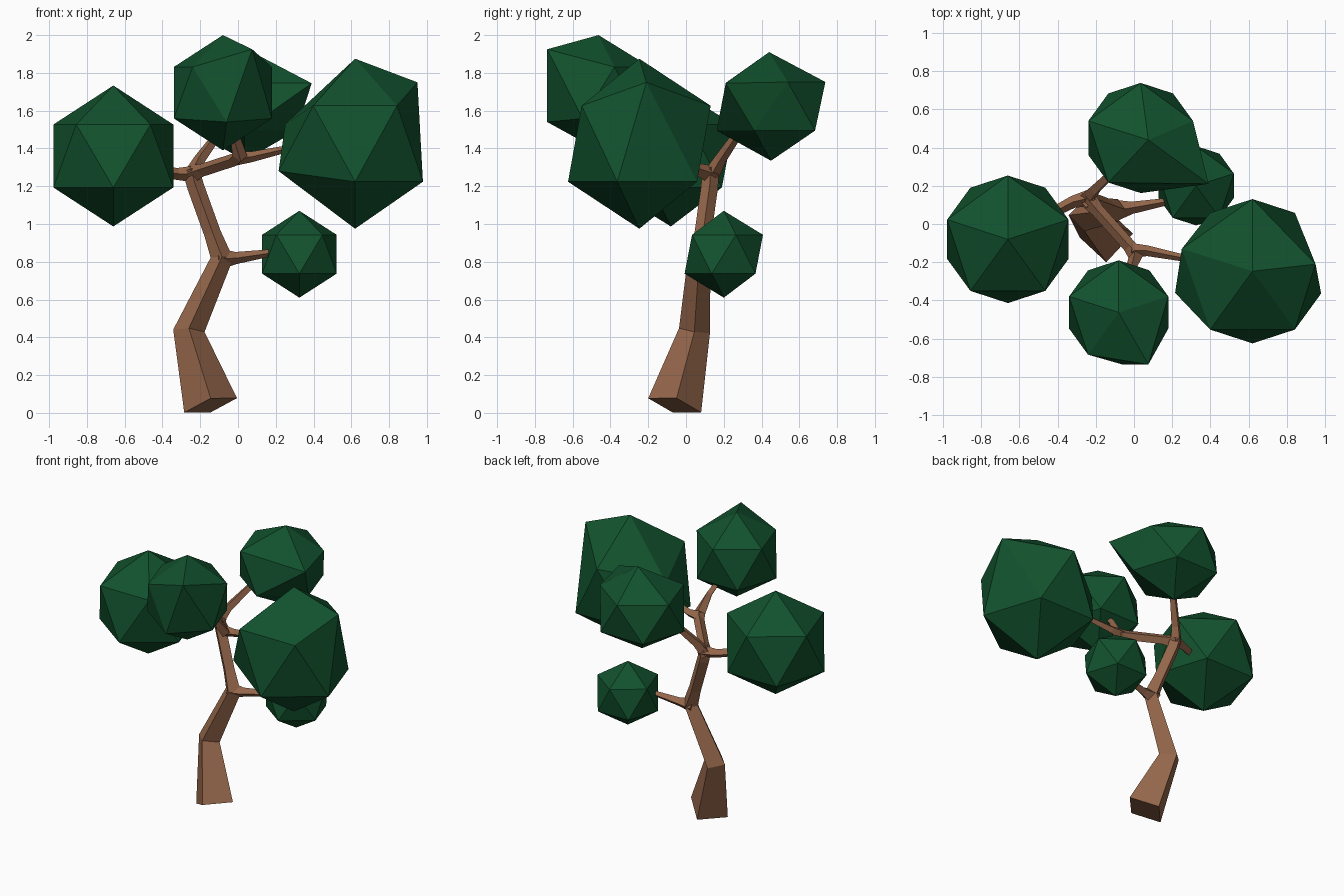
import bpy, bmesh, math
from mathutils import Vector, Matrix

if "Cube" in bpy.data.objects:
    bpy.data.objects.remove(bpy.data.objects["Cube"])


def material(name, rgb):
    m = bpy.data.materials.new(name)
    m.diffuse_color = (*rgb, 1)
    m.use_nodes = True
    m.node_tree.nodes["Principled BSDF"].inputs["Base Color"].default_value = m.diffuse_color
    return m


BARK = material("bark", (0.30, 0.135, 0.07))
LEAF = material("leaf", (0.006, 0.085, 0.027))


def finish(bm, name, mat):
    bmesh.ops.recalc_face_normals(bm, faces=bm.faces[:])
    me = bpy.data.meshes.new(name)
    bm.to_mesh(me)
    bm.free()
    me.materials.append(mat)
    ob = bpy.data.objects.new(name, me)
    bpy.context.collection.objects.link(ob)
    return ob


def limb(name, nodes, ref):
    """Four-sided tapering tube through (x, y, z, half-diagonal) nodes."""
    bm = bmesh.new()
    pts = [Vector(n[:3]) for n in nodes]
    rings = []
    for i, n in enumerate(nodes):
        t = Vector()
        if i > 0:
            t += (pts[i] - pts[i - 1]).normalized()
        if i < len(pts) - 1:
            t += (pts[i + 1] - pts[i]).normalized()
        t.normalize()
        u = (ref - ref.dot(t) * t).normalized()
        v = t.cross(u)
        rings.append([bm.verts.new(pts[i] + n[3] * d) for d in (u, v, -u, -v)])
    for a, b in zip(rings, rings[1:]):
        for k in range(4):
            j = (k + 1) % 4
            bm.faces.new((a[k], a[j], b[j], b[k]))
    bm.faces.new(rings[0])
    bm.faces.new(rings[-1])
    return finish(bm, name, BARK)


def foliage(name, centre, rxy, rz, pulled=()):
    """Twenty-sided clump; each (angle, upper?, target) drags one corner."""
    bm = bmesh.new()
    bmesh.ops.create_icosphere(bm, subdivisions=1, radius=1)
    bmesh.ops.rotate(bm, verts=bm.verts, matrix=Matrix.Rotation(math.pi / 2, 3, 'Z'))
    bmesh.ops.scale(bm, verts=bm.verts, vec=(rxy, rxy, rz))
    bmesh.ops.translate(bm, verts=bm.verts, vec=centre)
    c = Vector(centre)
    moves = []
    for angle, level, target in pulled:
        a = math.radians(angle)
        k = 0.894 * rxy if abs(level) < 1 else 0
        p = c + Vector((k * math.cos(a), k * math.sin(a), level * rz))
        moves.append((min(bm.verts, key=lambda v: (v.co - p).length), target))
    for v, target in moves:
        v.co = target
    return finish(bm, name, LEAF)


# Trunk
X, Z = Vector((1, 0, 0)), Vector((0, 0, 1))
limb("trunk", [(-0.145, -0.06, 0.04, 0.145), (-0.26, 0.045, 0.435, 0.083),
               (-0.085, 0.07, 0.82, 0.06), (-0.135, 0.09, 0.95, 0.045),
               (-0.225, 0.125, 1.2, 0.045), (-0.25, 0.13, 1.29, 0.045)], X)

# Branches
limb("low_branch", [(-0.11, 0.07, 0.815, 0.06), (-0.01, 0.085, 0.82, 0.032),
                    (0.16, 0.115, 0.845, 0.02), (0.3, 0.18, 0.85, 0.018)], Z)
limb("left_branch", [(-0.22, 0.14, 1.265, 0.045), (-0.32, 0.115, 1.265, 0.032),
                     (-0.6, -0.03, 1.3, 0.018)], Z)
limb("back_branch", [(-0.25, 0.13, 1.25, 0.045), (-0.205, 0.18, 1.34, 0.032),
                     (-0.11, 0.27, 1.47, 0.025), (-0.02, 0.36, 1.56, 0.018)], X)
limb("front_branch", [(-0.25, 0.14, 1.26, 0.05), (-0.19, 0.07, 1.285, 0.035),
                      (-0.02, -0.12, 1.34, 0.035), (0.01, -0.17, 1.36, 0.04),
                      (-0.02, -0.24, 1.48, 0.025), (-0.06, -0.36, 1.6, 0.018)], Z)
limb("right_branch", [(-0.01, -0.14, 1.35, 0.04), (0.07, -0.14, 1.355, 0.028),
                      (0.27, -0.18, 1.4, 0.018), (0.5, -0.22, 1.43, 0.015)], Z)

# Foliage clumps
foliage("left_foliage", (-0.66, -0.08, 1.36), 0.373, 0.373)
foliage("low_foliage", (0.325, 0.2, 0.84), 0.232, 0.23)
foliage("front_foliage", (-0.08, -0.463, 1.695), 0.305, 0.305,
        [(306, 0.447, (0.075, -0.735, 1.925)), (270, -0.447, (-0.06, -0.735, 1.54))])
foliage("back_foliage", (0.035, 0.45, 1.623), 0.322, 0.288,
        [(306, 0.447, (0.39, 0.21, 1.745)), (0, 1, (0.075, 0.44, 1.91))])
foliage("right_foliage", (0.62, -0.247, 1.425), 0.422, 0.45,
        [(18, 0.447, (0.95, -0.21, 1.75)), (198, -0.447, (0.215, -0.36, 1.28)),
         (162, 0.447, (0.25, -0.13, 1.53))])
